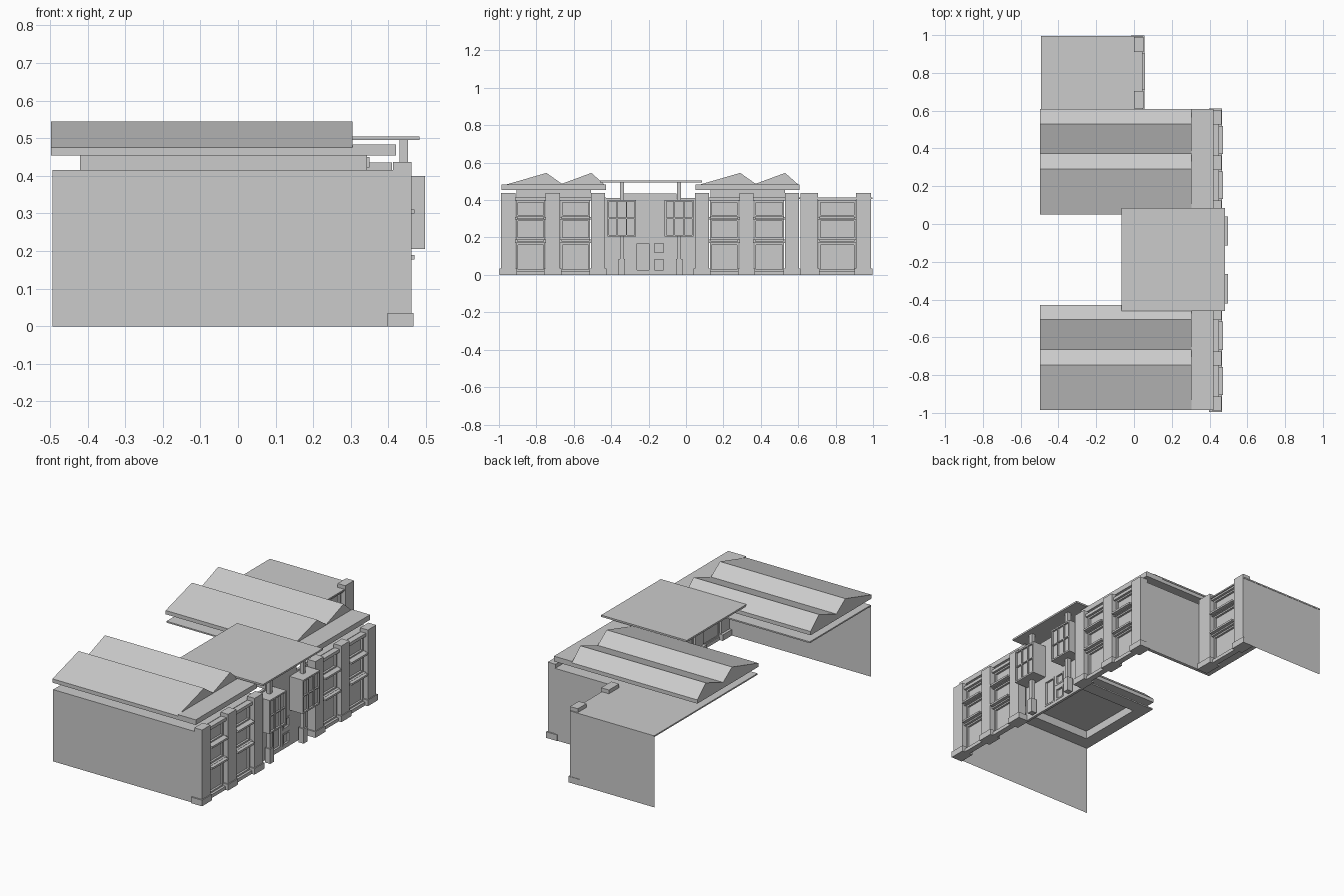
import bpy, bmesh

if "Cube" in bpy.data.objects:
    bpy.data.objects.remove(bpy.data.objects["Cube"])


class Part:
    """Collects boxes, sheets and prisms into one named object."""

    def __init__(self, name):
        self.name, self.bm = name, bmesh.new()

    def prism(self, profile, x0, x1):
        a = [self.bm.verts.new((x0, y, z)) for y, z in profile]
        b = [self.bm.verts.new((x1, y, z)) for y, z in profile]
        self.bm.faces.new(a)
        self.bm.faces.new(b[::-1])
        n = len(a)
        for i in range(n):
            j = (i + 1) % n
            self.bm.faces.new((a[i], b[i], b[j], a[j]))

    def box(self, x0, x1, y0, y1, z0, z1):
        self.prism([(y0, z0), (y1, z0), (y1, z1), (y0, z1)], x0, x1)

    def sheet(self, *pts):
        self.bm.faces.new([self.bm.verts.new(p) for p in pts])

    def sheet_x(self, x, y0, y1, z0, z1):
        self.sheet((x, y0, z0), (x, y1, z0), (x, y1, z1), (x, y0, z1))

    def sheet_y(self, y, x0, x1, z0, z1):
        self.sheet((x0, y, z0), (x1, y, z0), (x1, y, z1), (x0, y, z1))

    def ring(self, x0, x1, y0, y1, z0, z1, hx0, hx1, hy0, hy1):
        self.box(x0, hx0, y0, y1, z0, z1)
        self.box(hx1, x1, y0, y1, z0, z1)
        self.box(hx0, hx1, y0, hy0, z0, z1)
        self.box(hx0, hx1, hy1, y1, z0, z1)

    def done(self):
        bmesh.ops.recalc_face_normals(self.bm, faces=self.bm.faces)
        me = bpy.data.meshes.new(self.name)
        self.bm.to_mesh(me)
        self.bm.free()
        bpy.context.collection.objects.link(bpy.data.objects.new(self.name, me))


frames, glass = Part("window_frames"), Part("window_panes")


def window(x, y0, y1, z0, z1, cols=1, rows=1, t=0.009):
    """Framed window facing +x with its pane just behind the frame."""
    glass.sheet_x(x - 0.008, y0, y1, z0, z1)
    for y in (y0, y1 - t):
        frames.box(x - 0.01, x + 0.004, y, y + t, z0, z1)
    for z in (z0, z1 - t):
        frames.box(x - 0.01, x + 0.004, y0 + t, y1 - t, z, z + t)
    for i in range(1, cols):
        y = y0 + (y1 - y0) * i / cols
        frames.box(x - 0.01, x + 0.002, y - t / 3, y + t / 3, z0 + t, z1 - t)
    for i in range(1, rows):
        z = z0 + (z1 - z0) * i / rows
        frames.box(x - 0.01, x + 0.002, y0 + t, y1 - t, z - t / 3, z + t / 3)


piers, bases = Part("pilasters"), Part("pilaster_bases")
strips, sills = Part("bay_wall_strips"), Part("window_sills")


def pier(x, y0, y1):
    piers.box(x - 0.05, x, y0, y1, 0, 0.437)
    bases.box(x - 0.065, x + 0.005, y0 - 0.008, y1 + 0.008, 0, 0.035)


def bay(x, y0, y1):
    """Three stacked windows between two pilasters."""
    for z0, z1 in ((0, 0.02), (0.17, 0.19), (0.297, 0.31), (0.397, 0.415)):
        strips.box(x - 0.045, x - 0.012, y0, y1, z0, z1)
    for z0, z1 in ((0.02, 0.17), (0.19, 0.297), (0.31, 0.397)):
        window(x - 0.03, y0 + 0.004, y1 - 0.004, z0, z1)
    for z in (0.178, 0.3):
        sills.box(x - 0.035, x + 0.008, y0 + 0.008, y1 - 0.008, z, z + 0.011)


# Two wings: pilasters, bays, stepped roofs and twin gables
low_roof, cler = Part("lower_roofs"), Part("clerestory_walls")
slab, gable = Part("upper_roof_slabs"), Part("gable_roofs")
for w in (-0.988, 0.048):
    for d in (0, 0.238, 0.48):
        pier(0.462, w + d, w + d + 0.076)
    for d in (0.076, 0.314):
        bay(0.462, w + d, w + d + (0.162 if d < 0.1 else 0.166))
    y0, y1 = w + 0.002, w + 0.56
    hole = (-0.42, 0.343, y0 + 0.08, y1 - 0.08)
    low_roof.ring(-0.493, 0.414, y0, y1, 0.407, 0.415, *hole)
    for x in hole[:2]:
        cler.sheet_x(x, hole[2], hole[3], 0.41, 0.455)
    for y in hole[2:]:
        cler.sheet_y(y, hole[0], hole[1], 0.41, 0.455)
    for d in (0.14, 0.31):
        window(0.346, w + d, w + d + 0.11, 0.422, 0.45, t=0.005)
    slab.box(-0.498, 0.42, y0, y1, 0.454, 0.476)
    slab.box(0.305, 0.42, y0, y1, 0.476, 0.484)
    gable.prism([(y0, 0.476), (y0 + 0.24, 0.545), (y0 + 0.322, 0.487),
                 (y0 + 0.48, 0.545), (y1, 0.476)], -0.498, 0.305)

# Set-back end block
pier(0.05, 0.612, 0.705)
pier(0.05, 0.91, 0.989)
bay(0.05, 0.705, 0.91)
low_roof.box(-0.493, 0.045, 0.608, 0.996, 0.407, 0.415)

# Plain side walls
walls = Part("side_walls")
walls.sheet_y(-0.987, -0.493, 0.42, 0, 0.412)
walls.sheet_y(0.608, 0.0, 0.42, 0, 0.412)
walls.sheet_y(0.994, -0.493, 0.045, 0, 0.412)

# Entrance wall between the wings, with door and small windows
entry = Part("entrance_wall")
X = 0.41
for y0, y1, z0, z1 in ((-0.432, -0.27, 0, 0.41), (-0.112, 0.048, 0, 0.41),
                       (-0.27, -0.112, 0.176, 0.41), (-0.19, -0.178, 0, 0.176),
                       (-0.27, -0.19, 0, 0.018), (-0.178, -0.112, 0, 0.018),
                       (-0.178, -0.112, 0.09, 0.11)):
    entry.box(X - 0.015, X, y0, y1, z0, z1)
entry.box(0.343, X, -0.335, -0.05, 0.41, 0.436)
window(X - 0.002, -0.27, -0.19, 0.018, 0.176)
window(X - 0.002, -0.178, -0.112, 0.018, 0.09)
window(X - 0.002, -0.178, -0.112, 0.11, 0.176)

# Projecting bay windows, carried on columns, with posts up to the canopy
oriel, cols = Part("projecting_bays"), Part("columns_and_posts")
for c in (-0.343, -0.037):
    a, b = c - 0.077, c + 0.077
    oriel.box(X, 0.486, a, b, 0.205, 0.4)
    window(0.493, a, b, 0.205, 0.4, 3, 2)
    cols.box(0.43, 0.452, c - 0.011, c + 0.011, 0, 0.205)
    cols.box(0.424, 0.458, c - 0.017, c + 0.017, 0, 0.085)
    cols.box(0.43, 0.452, c - 0.011, c + 0.011, 0.4, 0.496)

canopy = Part("canopy")
canopy.box(-0.065, 0.483, -0.46, 0.086, 0.495, 0.505)

for p in (frames, glass, piers, bases, strips, sills, low_roof, cler, slab,
          gable, walls, entry, oriel, cols, canopy):
    p.done()
